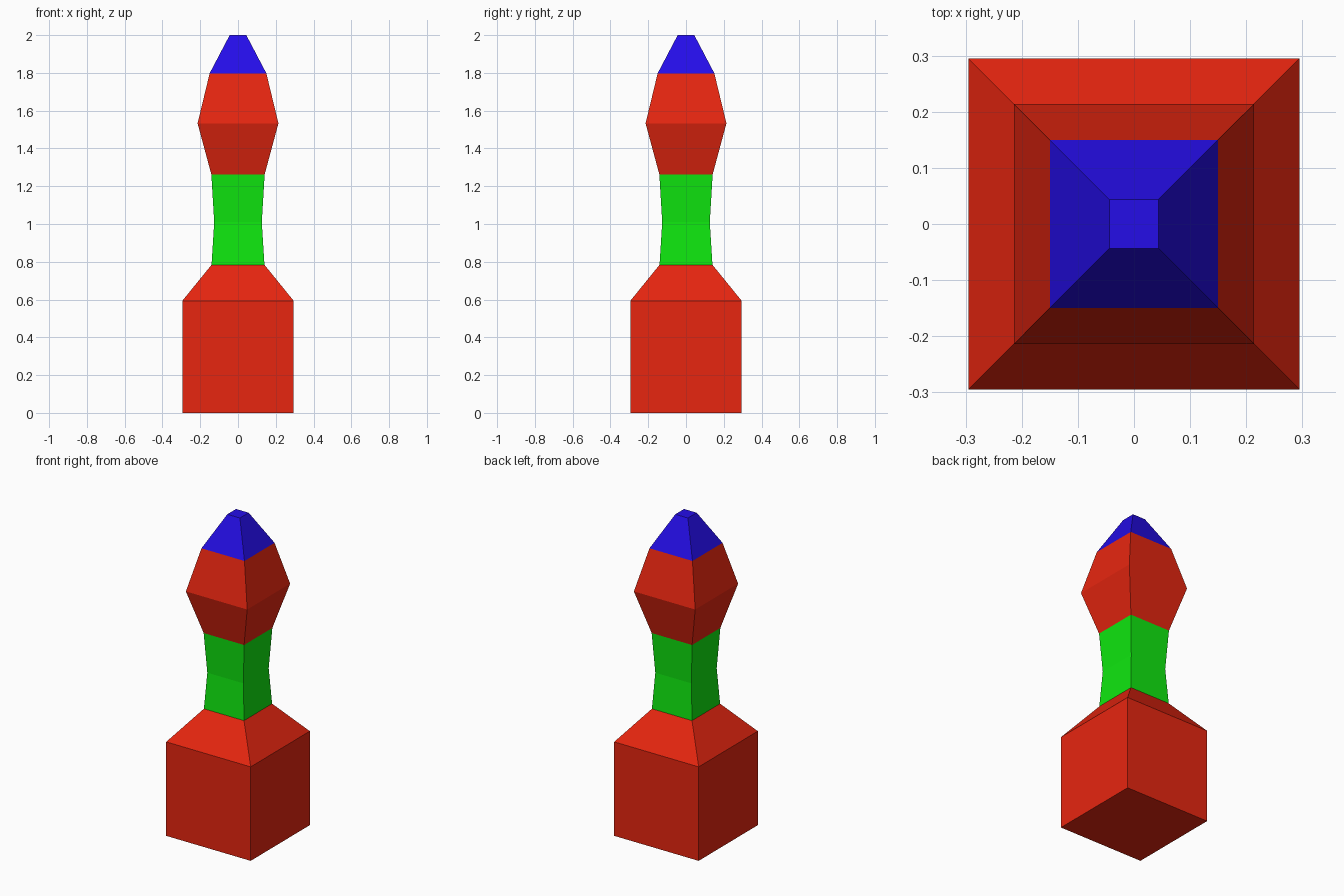
import bpy
import bmesh

if "Cube" in bpy.data.objects:
    bpy.data.objects.remove(bpy.data.objects["Cube"])


def material(name, rgb):
    m = bpy.data.materials.new(name)
    m.diffuse_color = (*rgb, 1.0)
    m.use_nodes = True
    m.node_tree.nodes["Principled BSDF"].inputs["Base Color"].default_value = m.diffuse_color
    return m


red = material("red", (0.80, 0.019, 0.005))
green = material("green", (0.005, 0.80, 0.005))
blue = material("blue", (0.018, 0.004, 0.80))


def square_section(name, profile, mat, cap_bottom=False, cap_top=False):
    """Flat-faced square tower through (half width, height) pairs."""
    bm = bmesh.new()
    rings = [[bm.verts.new((sx * r, sy * r, z))
              for sx, sy in ((-1, -1), (1, -1), (1, 1), (-1, 1))]
             for r, z in profile]
    for low, high in zip(rings, rings[1:]):
        for i in range(4):
            j = (i + 1) % 4
            bm.faces.new((low[i], low[j], high[j], high[i]))
    if cap_bottom:
        bm.faces.new(rings[0][::-1])
    if cap_top:
        bm.faces.new(rings[-1])
    mesh = bpy.data.meshes.new(name)
    bm.to_mesh(mesh)
    bm.free()
    mesh.materials.append(mat)
    obj = bpy.data.objects.new(name, mesh)
    bpy.context.collection.objects.link(obj)
    return obj


# Block base with sloped shoulder
square_section("base", [(0.295, 0.0), (0.295, 0.593), (0.14, 0.784)],
               red, cap_bottom=True)
# Narrow waisted neck
square_section("neck", [(0.14, 0.784), (0.126, 1.01), (0.141, 1.262)], green)
# Bulging head
square_section("head", [(0.141, 1.262), (0.214, 1.533), (0.15, 1.798)], red)
# Tapered tip with flat top
square_section("tip", [(0.15, 1.798), (0.044, 2.0)], blue, cap_top=True)
